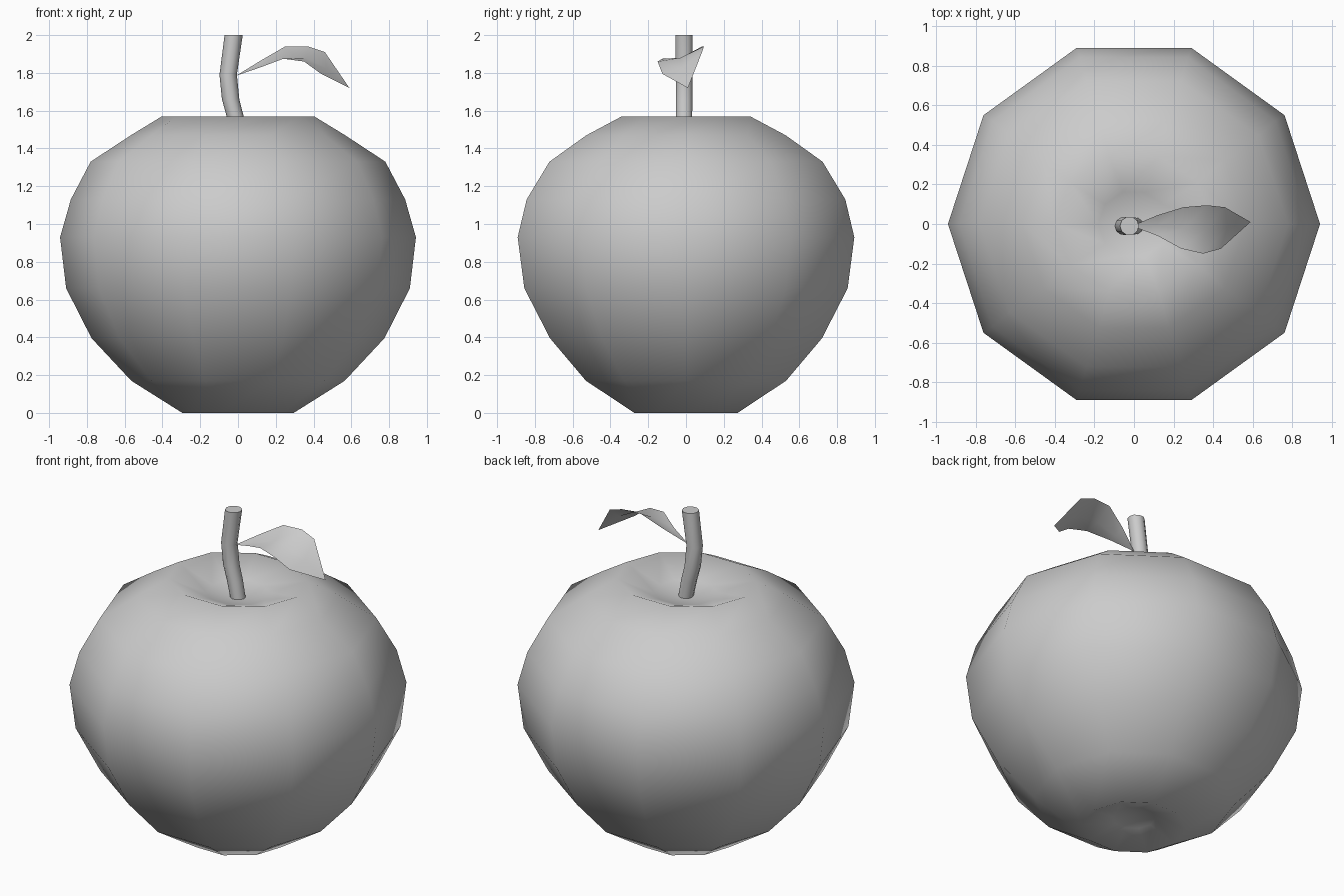
import bpy
from math import sin, cos, pi

if "Cube" in bpy.data.objects:
    bpy.data.objects.remove(bpy.data.objects["Cube"])


def make_object(name, verts, faces):
    mesh = bpy.data.meshes.new(name)
    mesh.from_pydata(verts, [], faces)
    mesh.polygons.foreach_set("use_smooth", [True] * len(mesh.polygons))
    obj = bpy.data.objects.new(name, mesh)
    bpy.context.collection.objects.link(obj)
    return obj


def bridge(rows, n):
    return [(r * n + i, r * n + (i + 1) % n, (r + 1) * n + (i + 1) % n, (r + 1) * n + i)
            for r in range(rows - 1) for i in range(n)]


# Apple body: ten-sided rings (x radius, y radius, z) with dimples at both ends
N = 10
rings = [(0.12, 0.12, 0.06), (0.295, 0.287, 0.0), (0.565, 0.557, 0.17),
         (0.775, 0.757, 0.395), (0.91, 0.90, 0.66), (0.942, 0.937, 0.93),
         (0.885, 0.887, 1.13), (0.78, 0.76, 1.33), (0.567, 0.554, 1.47),
         (0.403, 0.357, 1.57), (0.18, 0.17, 1.49)]
verts = [(rx * cos(2 * pi * i / N), ry * sin(2 * pi * i / N), z)
         for rx, ry, z in rings for i in range(N)]
faces = bridge(len(rings), N)
bottom, top = len(verts), len(verts) + 1
verts += [(0, 0, 0.08), (0, 0, 1.46)]
last = (len(rings) - 1) * N
for i in range(N):
    j = (i + 1) % N
    faces += [(bottom, j, i), (top, last + i, last + j)]
make_object("apple_body", verts, faces)

# Stem: level rings along a bent path
S = 10
path = [(0.012, 1.44), (-0.015, 1.57), (-0.039, 1.66), (-0.052, 1.79), (-0.023, 2.0)]
radii = [0.042, 0.045, 0.046, 0.046, 0.048]
verts = [(x + r * cos(2 * pi * i / S), -0.01 + r * sin(2 * pi * i / S), z)
         for (x, z), r in zip(path, radii) for i in range(S)]
faces = bridge(len(path), S)
faces += [tuple(range(S))[::-1], tuple(range(len(verts) - S, len(verts)))]
make_object("stem", verts, faces)
bpy.context.view_layer.objects.active = bpy.data.objects["stem"]
bpy.data.objects["stem"].select_set(True)
bpy.ops.object.shade_smooth_by_angle(angle=pi / 4)

# Leaf: front edge, midrib and back edge between a base and a tip
sections = [
    ((0.12, -0.06, 1.83), (0.12, -0.01, 1.835), (0.12, 0.045, 1.865)),
    ((0.24, -0.125, 1.875), (0.25, -0.025, 1.88), (0.25, 0.085, 1.94)),
    ((0.35, -0.15, 1.86), (0.36, -0.03, 1.88), (0.37, 0.095, 1.94)),
    ((0.44, -0.125, 1.795), (0.47, -0.02, 1.825), (0.46, 0.085, 1.91)),
]
verts = [p for s in sections for p in s] + [(-0.01, -0.01, 1.785), (0.59, 0.01, 1.72)]
faces = [(r * 3 + c, (r + 1) * 3 + c, (r + 1) * 3 + c + 1, r * 3 + c + 1)
         for r in range(3) for c in range(2)]
for c in range(2):
    faces += [(12, c, c + 1), (9 + c, 13, 10 + c)]
make_object("leaf", verts, faces)
